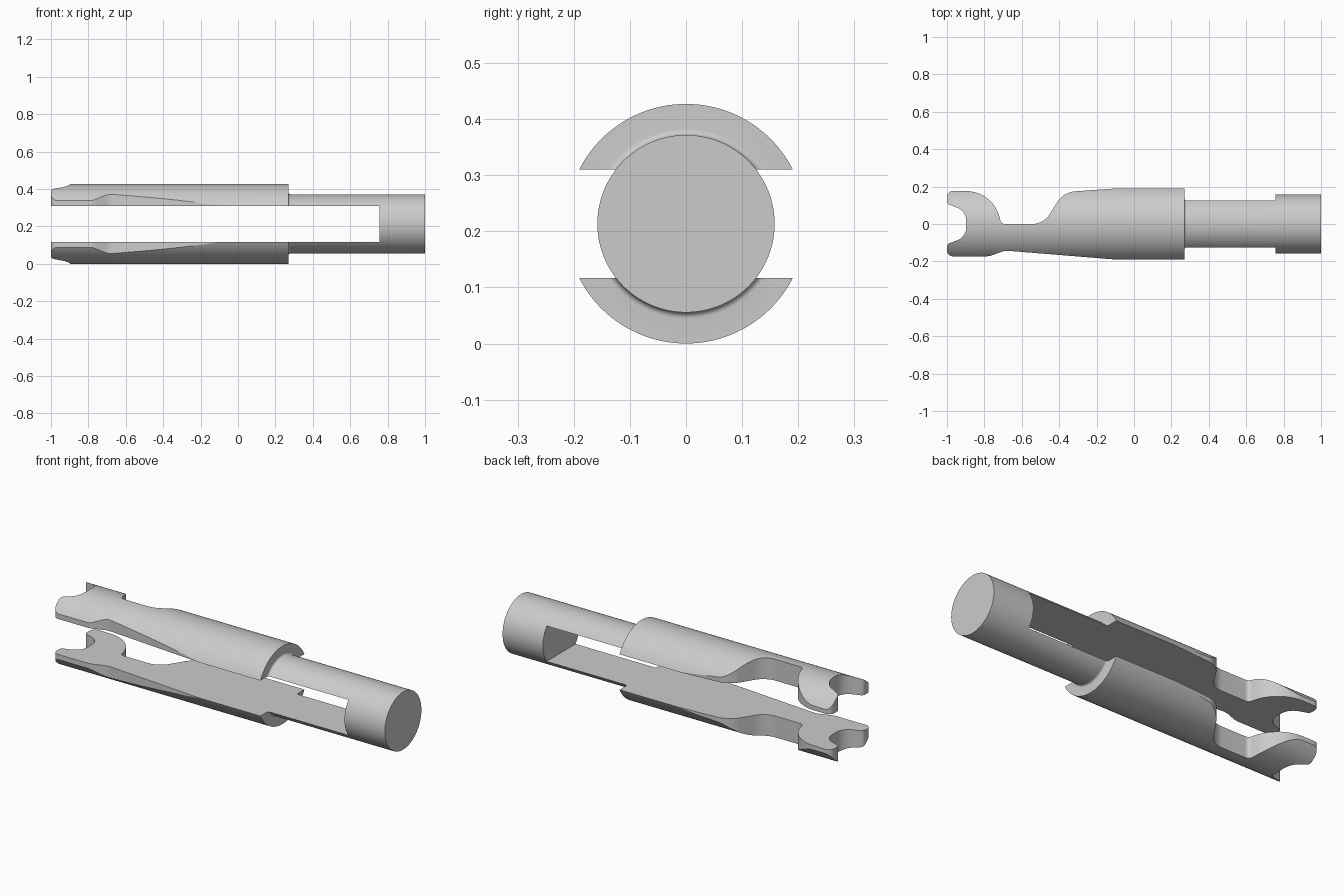
import bpy, bmesh, math
from mathutils import Vector

cube = bpy.data.objects.get("Cube")
if cube:
    bpy.data.objects.remove(cube, do_unlink=True)

AXIS_Z = 0.2135      # height of the turning axis
SLOT_HALF = 0.097    # half height of the lengthwise slot

steel = bpy.data.materials.new("grey steel")
steel.use_nodes = True
steel.diffuse_color = (0.6, 0.6, 0.6, 1)
steel.node_tree.nodes["Principled BSDF"].inputs["Base Color"].default_value = (0.6, 0.6, 0.6, 1)


def add_object(name, bm):
    bm.normal_update()
    bmesh.ops.recalc_face_normals(bm, faces=bm.faces)
    mesh = bpy.data.meshes.new(name)
    bm.to_mesh(mesh)
    bm.free()
    mesh.materials.append(steel)
    obj = bpy.data.objects.new(name, mesh)
    bpy.context.collection.objects.link(obj)
    return obj


def lathe(name, profile, sides=128):
    """Turn (x, radius) points about the long axis and cap both ends."""
    bm = bmesh.new()
    rings = []
    for x, r in profile:
        angles = [2 * math.pi * i / sides for i in range(sides)]
        rings.append([bm.verts.new((x, r * math.cos(a), AXIS_Z + r * math.sin(a))) for a in angles])
    for a, b in zip(rings, rings[1:]):
        for i in range(sides):
            j = (i + 1) % sides
            bm.faces.new((a[i], a[j], b[j], b[i]))
    bm.faces.new(reversed(rings[0]))
    bm.faces.new(rings[-1])
    return add_object(name, bm)


def round_corners(corners, steps=14):
    """Replace each (x, y, radius) corner with a tangent arc."""
    points = []
    for i, (x, y, r) in enumerate(corners):
        p = Vector((x, y))
        if r == 0:
            points.append(p)
            continue
        u = (Vector(corners[i - 1][:2]) - p).normalized()
        v = (Vector(corners[(i + 1) % len(corners)][:2]) - p).normalized()
        half = u.angle(v) / 2
        center = p + (u + v).normalized() * r / math.sin(half)
        start = p + u * r / math.tan(half) - center
        end = p + v * r / math.tan(half) - center
        sweep = start.angle(end)
        for k in range(steps + 1):
            t = k / steps
            points.append(center + (start * math.sin((1 - t) * sweep)
                                    + end * math.sin(t * sweep)) / math.sin(sweep))
    return points


def extrude_outline(name, points, low, high):
    """Make a closed prism from a clockwise plan outline."""
    bm = bmesh.new()
    bottom = [bm.verts.new((p.x, p.y, low)) for p in points]
    top = [bm.verts.new((p.x, p.y, high)) for p in points]
    bm.faces.new(bottom)
    bm.faces.new(reversed(top))
    for i in range(len(points)):
        bm.faces.new((bottom[i], bottom[i - 1], top[i - 1], top[i]))
    return add_object(name, bm)


def cut(obj, cutter, operation):
    mod = obj.modifiers.new(cutter.name, "BOOLEAN")
    mod.object = cutter
    mod.operation = operation
    mod.solver = "EXACT"
    bpy.context.view_layer.objects.active = obj
    bpy.ops.object.modifier_apply(modifier=mod.name)
    bpy.data.objects.remove(cutter, do_unlink=True)


# Turned body: wide barrel, small fillet at the shoulder, narrow shank
fillet = [(0.28 - 0.011 * math.cos(a), 0.169 - 0.011 * math.sin(a))
          for a in [math.pi / 2 * k / 6 for k in range(7)]]
body = lathe("forked_shaft", [(-1.05, 0.2135), (0.269, 0.2135)] + fillet + [(1, 0.158)])

# Slot that splits the body into two prongs up to the solid end
slot = [Vector(p) for p in ((-1.2, 0.4), (0.756, 0.4), (0.756, -0.4), (-1.2, -0.4))]
cut(body, extrude_outline("slot_cutter", slot, AXIS_Z - SLOT_HALF, AXIS_Z + SLOT_HALF), "DIFFERENCE")

# Plan outline: forked tip, hooked recess on one side, shallow taper on the other
outline = round_corners([
    (-1, 0.176, 0.032), (-0.75, 0.176, 0.186), (-0.71, 0, 0.025),
    (-0.483, 0, 0.11), (-0.378, 0.17, 0.125), (-0.1, 0.19, 0),
    (1.1, 0.26, 0), (1.1, -0.26, 0), (-0.1, -0.19, 0),
    (-0.69, -0.142, 0.1), (-0.775, -0.173, 0.1), (-1, -0.173, 0.032),
    (-1, -0.107, 0.021), (-0.897, -0.07, 0.075),
    (-0.897, 0.07, 0.075), (-1, 0.107, 0.021),
])
cut(body, extrude_outline("plan_cutter", outline, -0.1, 0.6), "INTERSECT")

# Smooth shading with crisp machined edges
bpy.ops.object.select_all(action="DESELECT")
body.select_set(True)
bpy.context.view_layer.objects.active = body
bpy.ops.object.shade_smooth_by_angle(angle=math.radians(25))
